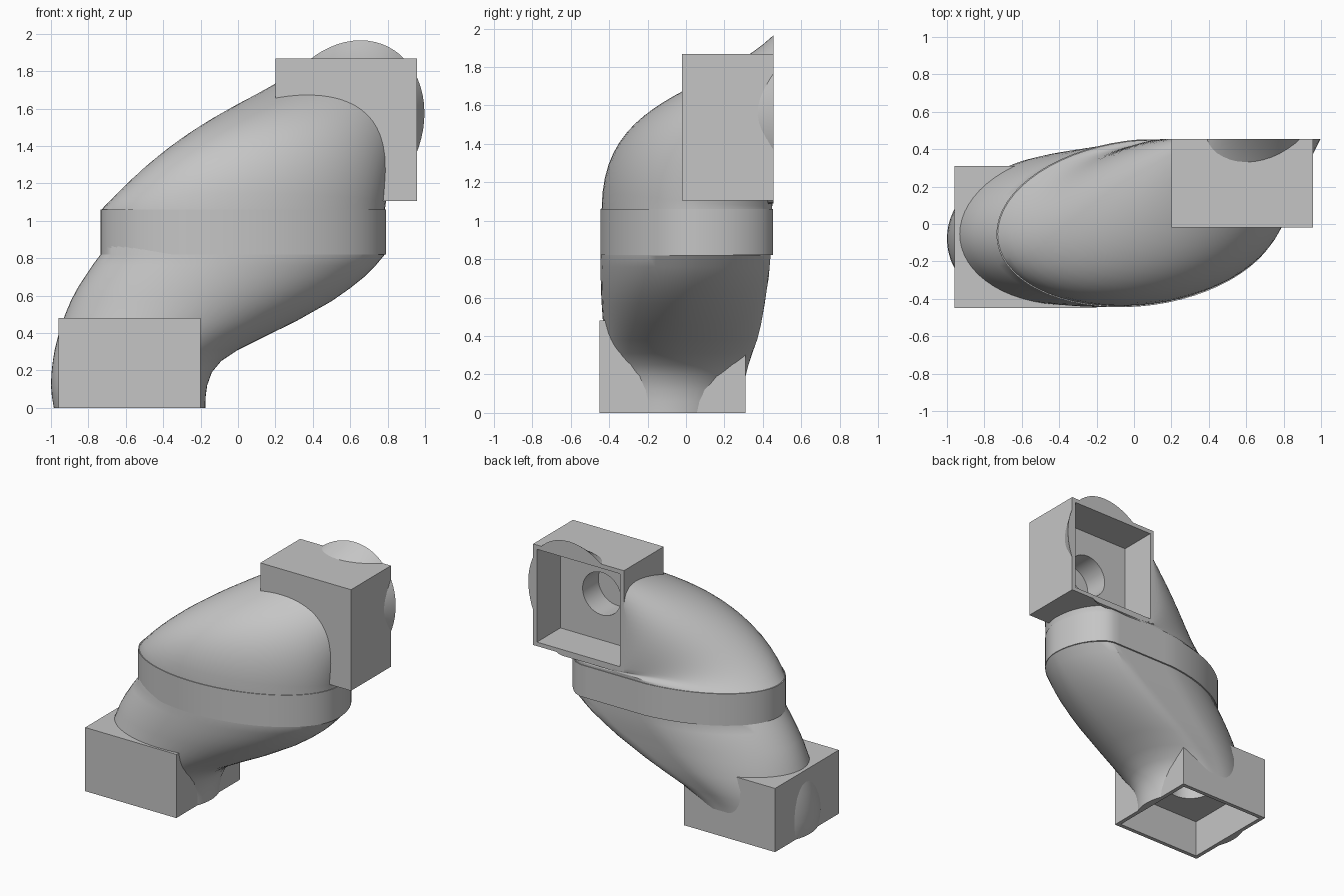
import bpy, bmesh
from math import sin, cos, pi
from mathutils import Vector

if "Cube" in bpy.data.objects:
    bpy.data.objects.remove(bpy.data.objects["Cube"])

grey = bpy.data.materials.new("plain grey")
grey.use_nodes = True
grey.diffuse_color = (0.56, 0.56, 0.56, 1)
grey.node_tree.nodes["Principled BSDF"].inputs["Base Color"].default_value = (0.56, 0.56, 0.56, 1)

SIDES = 64
ANGLES = [2 * pi * i / SIDES for i in range(SIDES)]


def finish(name, bm):
    bmesh.ops.recalc_face_normals(bm, faces=bm.faces)
    mesh = bpy.data.meshes.new(name)
    bm.to_mesh(mesh)
    bm.free()
    mesh.materials.append(grey)
    obj = bpy.data.objects.new(name, mesh)
    bpy.context.collection.objects.link(obj)
    return obj


def loft(name, rings):
    """Closed solid through rings of equal point count."""
    bm = bmesh.new()
    loops = [[bm.verts.new(p) for p in ring] for ring in rings]
    for a, b in zip(loops, loops[1:]):
        for i in range(len(a)):
            j = (i + 1) % len(a)
            bm.faces.new((a[i], a[j], b[j], b[i]))
    bm.faces.new(loops[0])
    bm.faces.new(loops[-1])
    return finish(name, bm)


def block(name, low, high):
    low, high = Vector(low), Vector(high)
    bm = bmesh.new()
    bmesh.ops.create_cube(bm, size=1)
    for v in bm.verts:
        v.co = (low + high) / 2 + v.co * (high - low)
    return finish(name, bm)


def carve(obj, cutters):
    bpy.context.view_layer.objects.active = obj
    for cutter in cutters:
        cutter.hide_render = True
        mod = obj.modifiers.new("cut", "BOOLEAN")
        mod.operation = "DIFFERENCE"
        mod.solver = "EXACT"
        mod.use_self = obj == duct
        mod.object = cutter
        bpy.ops.object.modifier_apply(modifier=mod.name)


def smooth(obj):
    bpy.ops.object.select_all(action="DESELECT")
    obj.select_set(True)
    bpy.context.view_layer.objects.active = obj
    bpy.ops.object.shade_smooth_by_angle(angle=0.5)


def section(z, x0, x1, y0, y1):
    """Level oval that skews and fills its back left corner as it rises."""
    skew = min(z / 0.82, 1)
    ring = []
    for a in ANGLES:
        y = (y0 + y1) / 2 - (y1 - y0) / 2 * sin(a)
        y += skew * (0.06 * cos(a) + 0.2 * max(0, cos(a)) * max(0, -sin(a)))
        ring.append(Vector(((x0 + x1) / 2 + (x1 - x0) / 2 * cos(a), min(y, y1), z)))
    return ring


def around(a, right, front, left, back):
    """Blend four vectors smoothly around the duct."""
    r, f, l, b = map(Vector, (right, front, left, back))
    return ((r + f + l + b) / 4 + (r - l) / 2 * cos(a) + (f - b) / 2 * sin(a)
            + (r + l - f - b) / 4 * cos(2 * a))


# Lower duct: widening level sections (z, x range, y range)
rings = [section(*s) for s in (
    (0, -0.985, -0.175, -0.44, 0.30),
    (0.06, -0.995, -0.173, -0.44, 0.30),
    (0.12, -1.0, -0.165, -0.44, 0.30),
    (0.19, -0.997, -0.14, -0.435, 0.31),
    (0.25, -0.99, -0.09, -0.43, 0.325),
    (0.31, -0.98, 0.0, -0.43, 0.345),
    (0.38, -0.963, 0.14, -0.43, 0.37),
    (0.46, -0.94, 0.305, -0.43, 0.39),
    (0.57, -0.895, 0.5, -0.437, 0.41),
    (0.64, -0.858, 0.6, -0.44, 0.42),
    (0.7, -0.82, 0.675, -0.441, 0.43),
    (0.76, -0.78, 0.735, -0.441, 0.435),
    (0.82, -0.735, 0.785, -0.44, 0.44))]

# Upper duct: bends from the level band to the upright outlet
start = section(1.06, -0.73, 0.785, -0.435, 0.447)
STEPS = 20
for k in range(STEPS + 1):
    t = k / STEPS
    ring = []
    for a, p in zip(ANGLES, start):
        q = Vector((0.58 + 0.41 * cos(a) + 0.075 * sin(a), 0.455,
                    max(1.49 + 0.475 * sin(a), 1.08 - 0.01 * sin(a))))
        lift = around(a, (0.1, 0, 0.7), (0.25, 0, 1.8), (0.7, 0, 0.75), (0.2, 0.05, 0.1))
        exit_dir = around(a, (0.35, 0.6, 0.2), (0.4, 1, 0.95), (0.9, 0.15, 0), (0.3, 0.05, 0))
        v = (p * (2*t**3 - 3*t**2 + 1) + lift * (t**3 - 2*t**2 + t)
             + q * (3*t**2 - 2*t**3) + exit_dir * (t**3 - t**2))
        v.y = min(v.y, 0.447 + 0.008 * t)
        ring.append(v)
    rings.append(ring)
duct = loft("curved_duct", rings)

# Raised band around the middle
band = loft("middle_band", [section(z, -0.736, 0.79, -0.441, 0.452) for z in (0.821, 1.061)])

# Square end boxes
lower_box = block("lower_box", (-0.96, -0.45, 0), (-0.2, 0.31, 0.48))
upper_box = block("upper_box", (0.2, -0.02, 1.105), (0.957, 0.455, 1.867))

# Cutters: square recesses and a round bore into the duct at each end
lower_recess = block("lower_recess", (-0.93, -0.42, -0.1), (-0.23, 0.28, 0.28))
upper_recess = block("upper_recess", (0.23, 0.175, 1.135), (0.925, 0.6, 1.835))
lower_bore = loft("lower_bore", [[Vector((-0.58 + 0.16 * cos(a), -0.07 + 0.16 * sin(a), z))
                                  for a in ANGLES] for z in (-0.12, 0.6)])
upper_bore = loft("upper_bore", [[Vector((0.58 + 0.16 * cos(a), y, 1.485 + 0.16 * sin(a)))
                                  for a in ANGLES] for y in (-0.012, 0.65)])
carve(lower_box, [lower_recess, lower_bore])
carve(upper_box, [upper_recess, upper_bore])

# Trim the duct just behind the recess walls
for recess in (lower_recess, upper_recess):
    centre = sum((v.co for v in recess.data.vertices), Vector()) / 8
    for v in recess.data.vertices:
        v.co += Vector([0.008 if e > 0 else -0.008 for e in v.co - centre])
    recess.data.update()
carve(duct, [lower_recess, upper_recess, lower_bore, upper_bore])

for part in (duct, band, lower_box, upper_box):
    smooth(part)
for cutter in (lower_recess, upper_recess, lower_bore, upper_bore):
    bpy.data.objects.remove(cutter)
